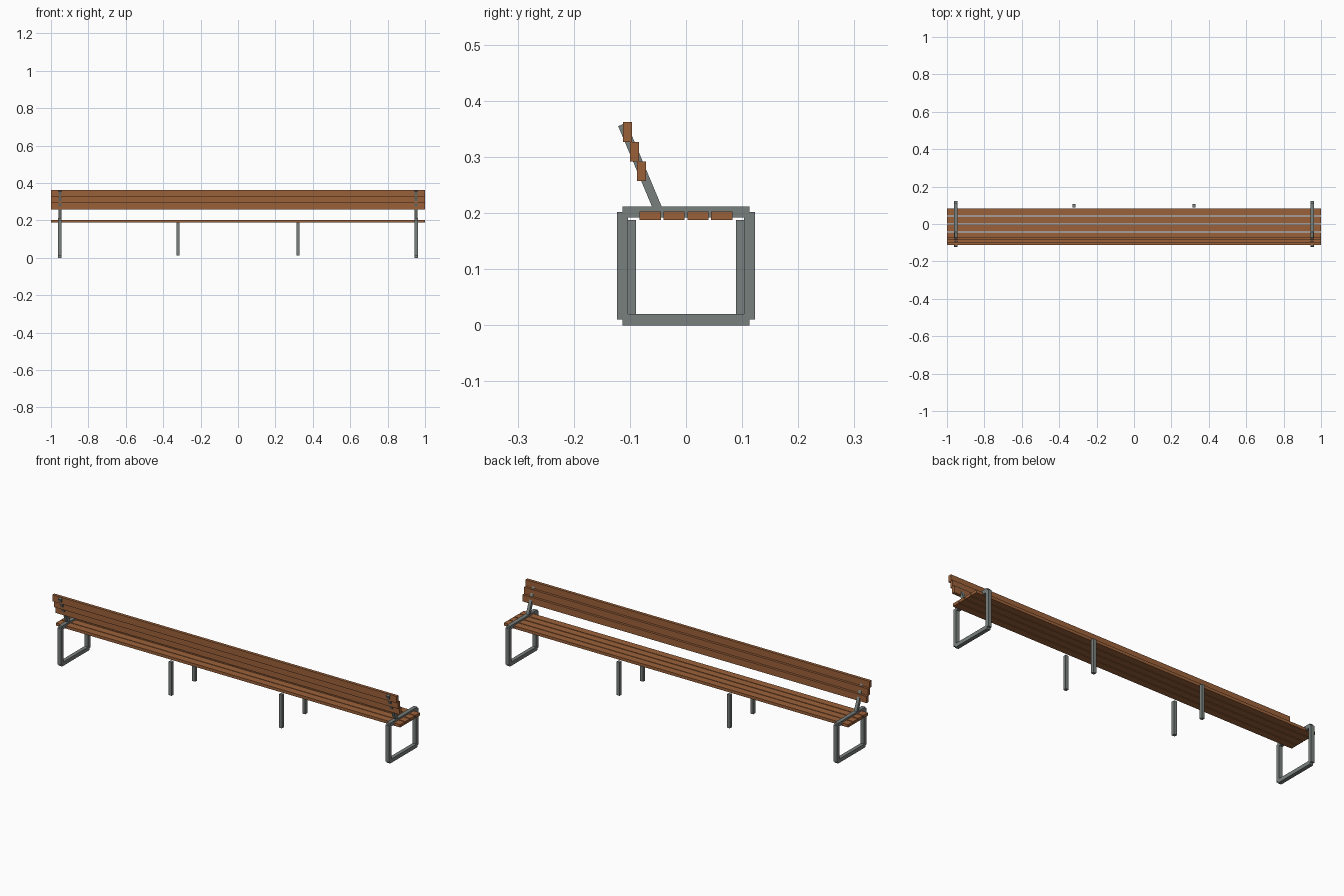
import bpy, math
from mathutils import Vector

if "Cube" in bpy.data.objects:
    bpy.data.objects.remove(bpy.data.objects["Cube"])


def material(name, rgb):
    m = bpy.data.materials.new(name)
    m.diffuse_color = (*rgb, 1)
    m.use_nodes = True
    m.node_tree.nodes["Principled BSDF"].inputs["Base Color"].default_value = m.diffuse_color
    return m


wood = material("brown wood", (0.33, 0.12, 0.042))
metal = material("grey metal", (0.19, 0.215, 0.20))


def box(name, center, size, mat, tilt=0):
    bpy.ops.mesh.primitive_cube_add(size=1, location=center, rotation=(tilt, 0, 0))
    o = bpy.context.object
    o.name = name
    o.scale = size
    bpy.ops.object.transform_apply(location=False, rotation=True, scale=True)
    o.data.materials.append(mat)
    return o


# seat slats
for i, y in enumerate((-0.0635, -0.0215, 0.0215, 0.0635)):
    box(f"seat_slat_{i}", (0, y, 0.1955), (2, 0.038, 0.015), wood)

# stepped backrest slats
for i, (y, z) in enumerate(((-0.079, 0.2745), (-0.0915, 0.3095), (-0.104, 0.3445))):
    box(f"back_slat_{i}", (0, y, z), (2, 0.016, 0.035), wood)

for side, s in (("left", -1), ("right", 1)):
    x = 0.953 * s
    # square end frame
    for end, y in (("rear", -0.113), ("front", 0.113)):
        box(f"{side}_{end}_leg", (x, y, 0.106), (0.02, 0.02, 0.192), metal)
        # inner straight legs
        box(f"{side}_{end}_middle_leg", (0.32 * s, y * 0.86, 0.1),
            (0.017, 0.017, 0.176), metal)
    box(f"{side}_foot_bar", (x, 0, 0.01), (0.02, 0.226, 0.02), metal)
    box(f"{side}_arm_bar", (x, 0, 0.202), (0.02, 0.226, 0.02), metal)
    # leaning backrest post
    a, b = Vector((x, -0.048, 0.202)), Vector((x, -0.1135, 0.358))
    d = b - a
    box(f"{side}_back_post", (a + b) / 2, (0.016, 0.016, d.length), metal,
        math.atan2(-d.y, d.z))
